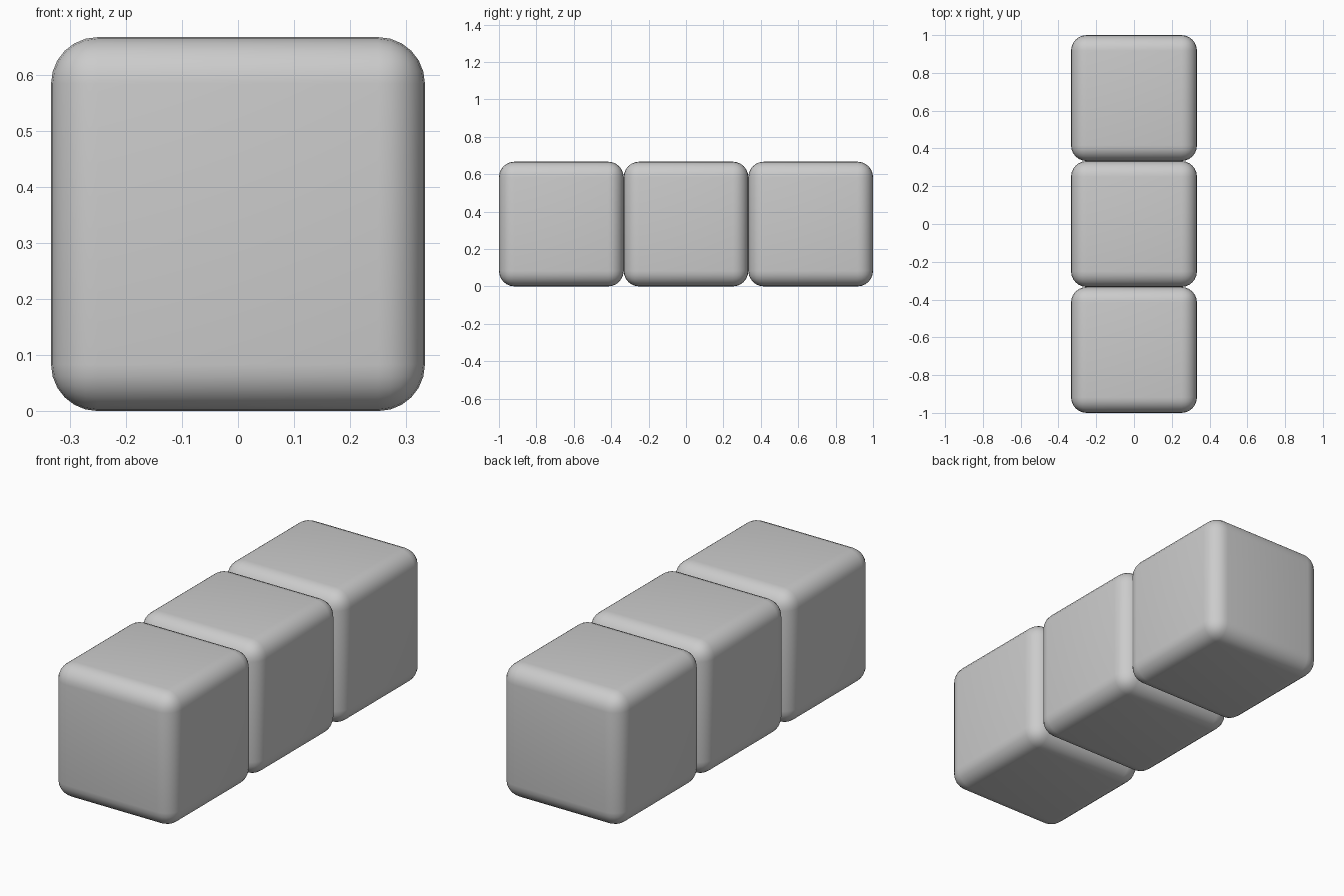
import bpy

if "Cube" in bpy.data.objects:
    bpy.data.objects.remove(bpy.data.objects["Cube"])

SIDE = 2 / 3      # edge length of one block
RADIUS = 0.083    # rounding of edges and corners


def rounded_block(name, y):
    bpy.ops.mesh.primitive_cube_add(size=SIDE, location=(0, y, SIDE / 2))
    block = bpy.context.object
    block.name = name
    bevel = block.modifiers.new("rounding", 'BEVEL')
    bevel.width = RADIUS
    bevel.segments = 6
    bevel.limit_method = 'NONE'
    bpy.ops.object.modifier_apply(modifier=bevel.name)
    bpy.ops.object.shade_smooth_by_angle()
    return block


# Row of three touching blocks along y
for name, step in (("front_block", -1), ("middle_block", 0), ("back_block", 1)):
    rounded_block(name, step * SIDE)
